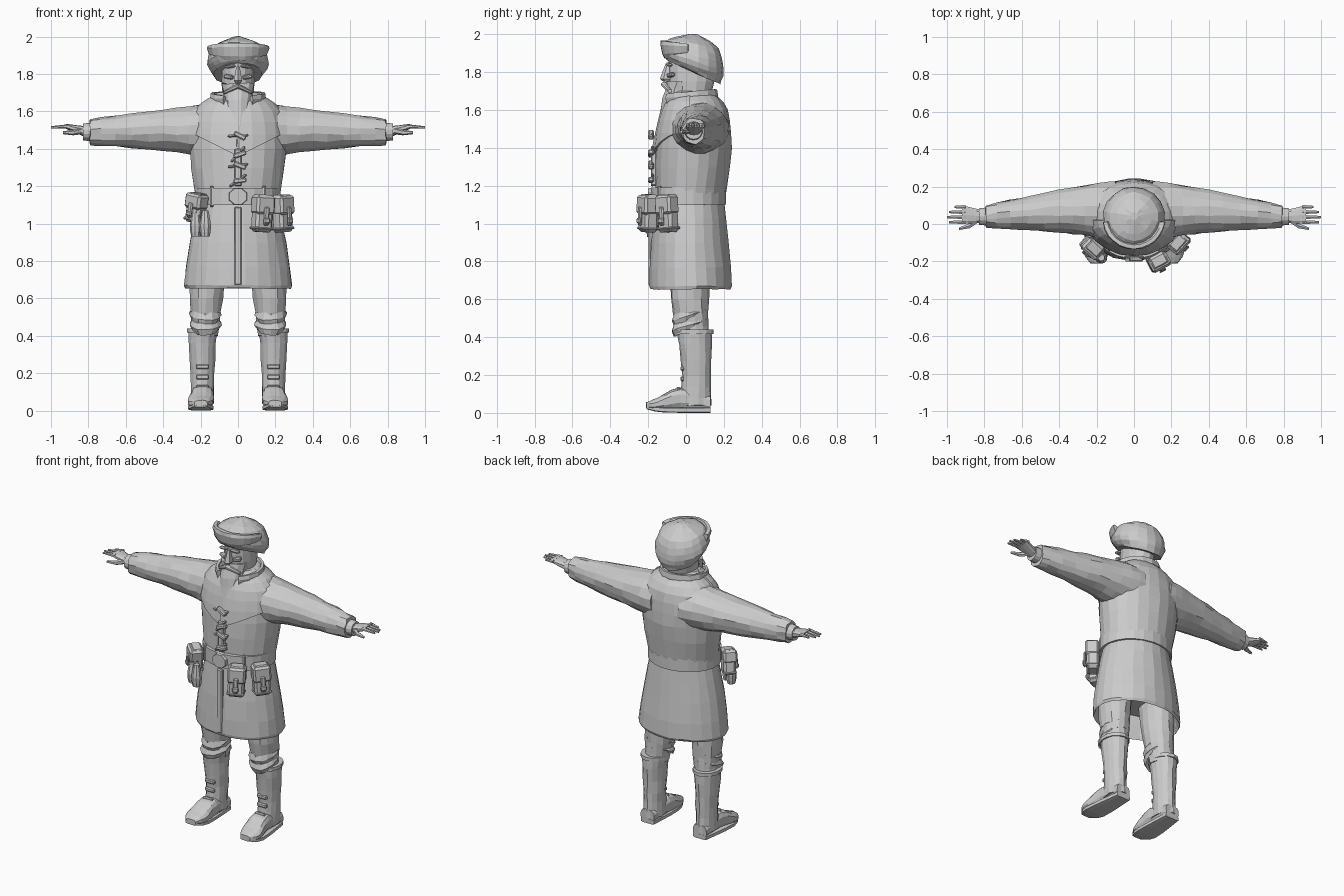
import bpy, bmesh, math, random
from mathutils import Vector, Matrix

random.seed(4)
default_cube = bpy.data.objects.get("Cube")
if default_cube:
    bpy.data.objects.remove(default_cube, do_unlink=True)

grey = bpy.data.materials.new("light_grey")
grey.use_nodes = True
grey.diffuse_color = (.6, .6, .6, 1)
for node in grey.node_tree.nodes:
    if node.type == 'BSDF_PRINCIPLED':
        node.inputs["Base Color"].default_value = grey.diffuse_color

RIGHT, BACK, UP = Vector((1, 0, 0)), Vector((0, 1, 0)), Vector((0, 0, 1))
SECTION_AXES = {'x': (BACK, UP), 'y': (RIGHT, UP), 'z': (RIGHT, BACK)}


def finish(name, bm, mirror=False, bevel=0):
    """Turn a bmesh into an object, optionally bevelled and mirrored."""
    bmesh.ops.recalc_face_normals(bm, faces=bm.faces[:])
    mesh = bpy.data.meshes.new(name)
    bm.to_mesh(mesh)
    bm.free()
    mesh.materials.append(grey)
    part = bpy.data.objects.new(name, mesh)
    bpy.context.collection.objects.link(part)
    if bevel:
        part.modifiers.new("bevel", 'BEVEL').width = bevel
    if mirror:
        part.modifiers.new("mirror", 'MIRROR')
    return part


def smooth_path(keys, steps):
    """Curve smoothly through a few key sections."""
    keys = [Vector(key) for key in keys]
    last = len(keys) - 1
    path = []
    for i in range(last):
        here, there = keys[i], keys[i + 1]
        leave = (there - keys[max(i - 1, 0)]) / 2
        arrive = (keys[min(i + 2, last)] - here) / 2
        for k in range(steps):
            t = k / steps
            s = 1 - t
            path.append(here.lerp(there, t * t * (3 - t - t))
                        + leave * (t * s * s) - arrive * (t * t * s))
    return path + [keys[last]]


def bridge(stations, sides, square=1, rough=0):
    """Join closed rings, each given as a centre and two half-axes."""
    bm = bmesh.new()
    rings = []
    for centre, across, along in stations:
        ring = []
        for i in range(sides):
            angle = math.tau * (i + .5) / sides
            c, s = math.cos(angle), math.sin(angle)
            point = centre + across * math.copysign(abs(c) ** square, c)
            point += along * math.copysign(abs(s) ** square, s)
            point += Vector([random.uniform(-rough, rough) for axis in range(3)])
            ring.append(bm.verts.new(point))
        rings.append(ring)
    for low, high in zip(rings, rings[1:]):
        for i in range(sides):
            j = (i + 1) % sides
            bm.faces.new((low[i], low[j], high[j], high[i]))
    bm.faces.new(rings[0])
    bm.faces.new(rings[-1])
    bmesh.ops.recalc_face_normals(bm, faces=bm.faces[:])
    return bm


def sections(axis, keys, steps=3, tilt=0, grow=0):
    """Each key is x, y, z and two radii; the tilt fades out along the path."""
    u, v = SECTION_AXES[axis]
    path = smooth_path(keys, steps)
    stations = []
    for i, (x, y, z, ru, rv) in enumerate(path):
        lean = UP * tilt * (1 - i / len(path))
        stations.append((Vector((x, y, z)), u * (ru + grow), (v + lean) * (rv + grow)))
    return stations


def form(name, axis, *keys, sides=14, square=1, rough=0, mirror=False, steps=3, tilt=0):
    stations = sections(axis, keys, steps, tilt)
    return finish(name, bridge(stations, sides, square, rough), mirror)


def band(name, centre, radius, start, end, thick, tall, steps=12):
    """Open band curving round the vertical axis, lower at its ends."""
    stations = []
    for i in range(steps + 1):
        t = i / steps
        angle = math.radians(start + (end - start) * t)
        outward = RIGHT * math.cos(angle) + BACK * math.sin(angle)
        height = tall * (.6 + .4 * math.sin(math.pi * t))
        stations.append((Vector(centre) + outward * radius, outward * thick,
                         UP * height + outward * thick / 2))
    return finish(name, bridge(stations, sides=8, square=.7, rough=.002))


def turned(place, yaw=0, tilt=0):
    return (Matrix.Translation(place) @ Matrix.Rotation(math.radians(yaw), 4, 'Z')
            @ Matrix.Rotation(math.radians(tilt), 4, 'Y'))


def box(name, place, size, yaw=0, tilt=0, base=Matrix(), bevel=.006, mirror=False):
    bm = bmesh.new()
    matrix = base @ turned(place, yaw, tilt) @ Matrix.Diagonal((*size, 1))
    bmesh.ops.create_cube(bm, size=1, matrix=matrix)
    return finish(name, bm, mirror, bevel)


# Coat body, with a raised yoke cut to a V on the chest
torso = [(0, .02, 1.1, .22, .18), (0, .04, 1.4, .26, .2),
         (0, .05, 1.6, .23, .17), (0, .04, 1.7, .1, .1)]
form("coat_body", 'z', *torso, sides=22, rough=.003)
bm = bridge(sections('z', torso, grow=.012), sides=22)
for point, inward in ((UP, RIGHT), (UP * 1.36, UP * 2 - RIGHT), (BACK * .02, -BACK)):
    bmesh.ops.bisect_plane(bm, geom=bm.verts[:] + bm.edges[:] + bm.faces[:],
                           plane_co=point, plane_no=inward, clear_inner=True)
yoke = finish("coat_yoke", bm, mirror=True)
yoke.modifiers.new("thickness", 'SOLIDIFY').thickness = .01

# Skirt with a turned-in hem, front plackets and belt
form("coat_skirt", 'z', (0, .02, .8, .25, .18), (0, .02, .68, .27, .2), (0, .025, .67, .29, .22),
     (0, .02, .9, .26, .205), (0, .02, 1.13, .21, .18), sides=24, steps=2, rough=.003)
box("skirt_placket", (0, -.185, .88), (.04, .025, .42))
box("chest_placket", (0, -.17, 1.3), (.04, .03, .2))
form("belt", 'z', (0, .014, 1.1, .23, .2), (0, .014, 1.19, .23, .2), sides=24, steps=1)
form("belt_buckle", 'y', (0, -.17, 1.145, .055, .05), (0, -.2, 1.145, .05, .045), sides=8, steps=1)
box("belt_loop", (-.14, -.14, 1.145), (.02, .02, .11), yaw=-38, mirror=True)

# Toggles with their cords
for height, slant in ((1.47, 28), (1.37, -18), (1.31, 22), (1.23, -6)):
    box("toggle", (.01, -.185, height), (.07, .03, .026), tilt=slant)
    box("toggle_cord", (0, -.177, height), (.11, .014, .014), tilt=slant - 30)

# Sleeves, cuffs and hands
form("sleeve", 'x', (.1, .07, 1.5, .16, .15), (.4, .07, 1.5, .115, .11), (.79, .04, 1.49, .06, .07),
     sides=16, steps=5, rough=.005, mirror=True)
form("cuff", 'x', (.78, .04, 1.49, .05, .05), (.83, .04, 1.49, .045, .045), steps=1, mirror=True)
form("palm", 'x', (.81, .04, 1.49, .035, .03), (.92, .05, 1.52, .052, .013),
     sides=10, square=.8, mirror=True)
for i in range(4):
    y, tip = .01 + i * .027, 1 - .01 * (i - 1) ** 2
    form("finger", 'x', (.9, y, 1.52, .013, .012), (tip, y, 1.515, .007, .006),
         sides=6, steps=2, mirror=True)
form("thumb", 'x', (.84, .02, 1.495, .02, .018), (.88, -.01, 1.487, .015, .015),
     (.935, -.025, 1.486, .008, .008), sides=6, steps=1, mirror=True)

# Head and face
form("head", 'z', (0, .02, 1.6, .075, .08), (0, .03, 1.75, .09, .12), (0, .03, 1.9, .08, .12))
form("nose", 'z', (0, -.09, 1.84, .01, .02), (0, -.1, 1.765, .026, .038),
     (0, -.1, 1.75, .014, .02), sides=6, steps=1)
box("eyebrow", (.042, -.09, 1.84), (.056, .026, .016), yaw=15, tilt=8, mirror=True)
box("cheek", (.05, -.08, 1.785), (.05, .03, .022), yaw=25, tilt=-10, mirror=True)
form("moustache", 'x', (0, -.115, 1.735, .018, .014), (.075, -.085, 1.7, .01, .01),
     sides=8, mirror=True)
form("beard", 'z', (0, -.03, 1.75, .085, .07), (0, -.07, 1.6, .065, .07),
     (0, -.16, 1.4, .01, .02), sides=12, rough=.005)

# Raised open collar, and a fur hat with its folded brim
band("collar", (0, .02, 1.645), radius=.13, start=-58, end=238, thick=.016, tall=.068)
form("hat", 'z', (0, .04, 1.8, .13, .14), (0, .04, 1.86, .165, .16), (0, .04, 1.95, .13, .13),
     (0, .04, 2, .02, .02), sides=18, tilt=-.45, rough=.003)
band("hat_brim", (0, .032, 1.92), radius=.145, start=188, end=352, thick=.02, tall=.05)

# Trousers, knee folds and boots
form("trouser_leg", 'z', (.16, .02, .8, .1, .11), (.17, .02, .6, .09, .1), (.18, .04, .4, .07, .08),
     rough=.004, mirror=True)
for z in (.515, .465):
    folds = [(.175, .02, z + rise, r, r + .01) for rise, r in ((-.02, .075), (0, .088), (.02, .075))]
    form("knee_fold", 'z', *folds, steps=1, tilt=.5, rough=.004, mirror=True)
form("boot_cuff", 'z', (.19, .045, .44, .084, .1), (.19, .045, .418, .084, .1), steps=1, mirror=True)
form("boot_shaft", 'z', (.19, .045, .42, .077, .092), (.19, .055, .2, .064, .075),
     (.19, .045, .04, .06, .09), rough=.003, mirror=True)
form("boot_foot", 'y', (.19, .13, .05, .05, .04), (.19, -.03, .075, .06, .06),
     (.2, -.15, .045, .068, .035), (.2, -.21, .04, .035, .015),
     sides=12, square=.75, rough=.002, mirror=True)
form("boot_sole", 'y', (.19, .13, .015, .05, .015), (.2, -.12, .016, .07, .014),
     (.2, -.21, .03, .035, .01), sides=8, square=.4, mirror=True)
for z, y in ((.235, -.018), (.18, -.02), (.125, -.04)):
    box("boot_strap", (.19, y, z), (.07, .02, .026), mirror=True)


# Belt pouches: body, lid, strap, clasp and seam
def pouch(base, width, height):
    box("pouch_body", (0, -.01, 0), (width, .075, height), base=base, bevel=.014)
    box("pouch_lid", (0, -.016, height * .22), (width + .01, .084, height * .5), base=base, bevel=.012)
    box("pouch_strap", (0, -.06, -height * .08), (width * .3, .014, height * .5), base=base)
    box("pouch_clasp", (0, -.066, -height * .2), (width * .4, .012, height * .15), base=base)
    box("pouch_seam", (0, -.01, -height * .4), (width + .008, .08, .014), base=base)


pouch(turned((.125, -.19, 1.055), yaw=28, tilt=3), width=.1, height=.2)
pouch(turned((.23, -.09, 1.055), yaw=48, tilt=-3), width=.1, height=.2)
pouch(turned((-.215, -.115, 1.085), yaw=-42, tilt=10), width=.1, height=.16)

# Pair of small eyepieces hanging under the single pouch
for x, y in ((-.225, -.15), (-.175, -.18)):
    form("eyepiece", 'z', (x, y, 1.07, .018, .018), (x, y, .99, .033, .033),
         (x, y, .93, .025, .025), sides=9, steps=2)
box("eyepiece_bridge", (-.2, -.165, 1), (.06, .025, .03), yaw=-31)
